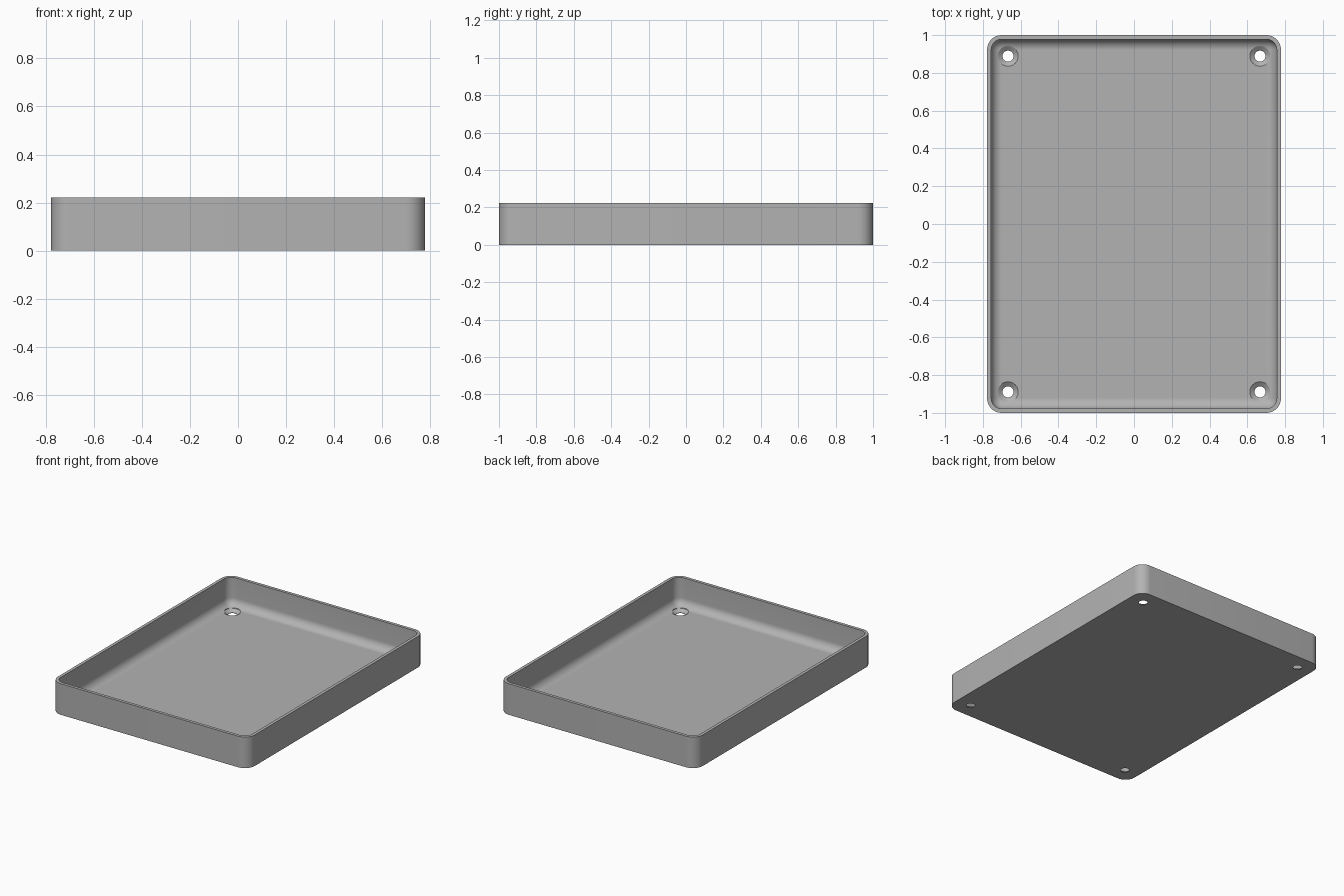
import bpy, bmesh, math
from mathutils import Matrix

cube = bpy.data.objects.get("Cube")
if cube:
    bpy.data.objects.remove(cube, do_unlink=True)

WIDTH, DEPTH, HEIGHT = 1.556, 2.0, 0.222
WALL, OUTER_R, INNER_R = 0.022, 0.078, 0.056
HOLE_X, HOLE_Y, HOLE_R, SINK_R = 0.667, 0.889, 0.029, 0.054

grey = bpy.data.materials.new("light grey plastic")
grey.use_nodes = True
colour = (0.45, 0.45, 0.45, 1)
grey.diffuse_color = colour
grey.node_tree.nodes["Principled BSDF"].inputs["Base Color"].default_value = colour


def make_object(name, bm):
    bmesh.ops.recalc_face_normals(bm, faces=bm.faces)
    mesh = bpy.data.meshes.new(name)
    bm.to_mesh(mesh)
    bm.free()
    mesh.materials.append(grey)
    obj = bpy.data.objects.new(name, mesh)
    bpy.context.collection.objects.link(obj)
    return obj


def rounded_box(name, w, d, z0, z1, radius, vertical_only):
    bm = bmesh.new()
    size = Matrix.Diagonal((w, d, z1 - z0, 1))
    bmesh.ops.create_cube(bm, size=1, matrix=Matrix.Translation((0, 0, (z0 + z1) / 2)) @ size)
    edges = [e for e in bm.edges
             if not vertical_only or abs(e.verts[0].co.z - e.verts[1].co.z) > 0.01]
    bmesh.ops.bevel(bm, geom=edges, offset=radius, offset_type='OFFSET',
                    segments=10, profile=0.5, affect='EDGES')
    return make_object(name, bm)


def lathe(name, profile, x, y, steps=40):
    # Solid of revolution from (radius, height) rings, capped at both ends
    bm = bmesh.new()
    rings = [[bm.verts.new((x + r * math.cos(math.tau * i / steps),
                            y + r * math.sin(math.tau * i / steps), z))
              for i in range(steps)] for r, z in profile]
    for low, high in zip(rings, rings[1:]):
        for i in range(steps):
            j = (i + 1) % steps
            bm.faces.new((low[i], low[j], high[j], high[i]))
    bm.faces.new(rings[0][::-1])
    bm.faces.new(rings[-1])
    return make_object(name, bm)


def cut(target, cutter):
    mod = target.modifiers.new(cutter.name, 'BOOLEAN')
    mod.operation = 'DIFFERENCE'
    mod.solver = 'EXACT'
    mod.object = cutter
    bpy.context.view_layer.objects.active = target
    bpy.ops.object.modifier_apply(modifier=mod.name)
    bpy.data.objects.remove(cutter, do_unlink=True)


# Tray body with a hollow that is filleted along the floor
tray = rounded_box("tray", WIDTH, DEPTH, 0, HEIGHT, OUTER_R, True)
hollow = rounded_box("hollow_cutter", WIDTH - 2 * WALL, DEPTH - 2 * WALL,
                     WALL, HEIGHT * 2, INNER_R, False)
cut(tray, hollow)

# Countersunk screw hole in each corner
sink = [(HOLE_R, -0.05), (HOLE_R, 0.003), (SINK_R, WALL), (SINK_R, 0.1)]
for sx in (-1, 1):
    for sy in (-1, 1):
        cut(tray, lathe("screw_hole_cutter", sink, sx * HOLE_X, sy * HOLE_Y))

# Smooth fillets, crisp rims
bpy.ops.object.select_all(action='DESELECT')
tray.select_set(True)
bpy.context.view_layer.objects.active = tray
bpy.ops.object.shade_smooth_by_angle(angle=math.radians(30))
